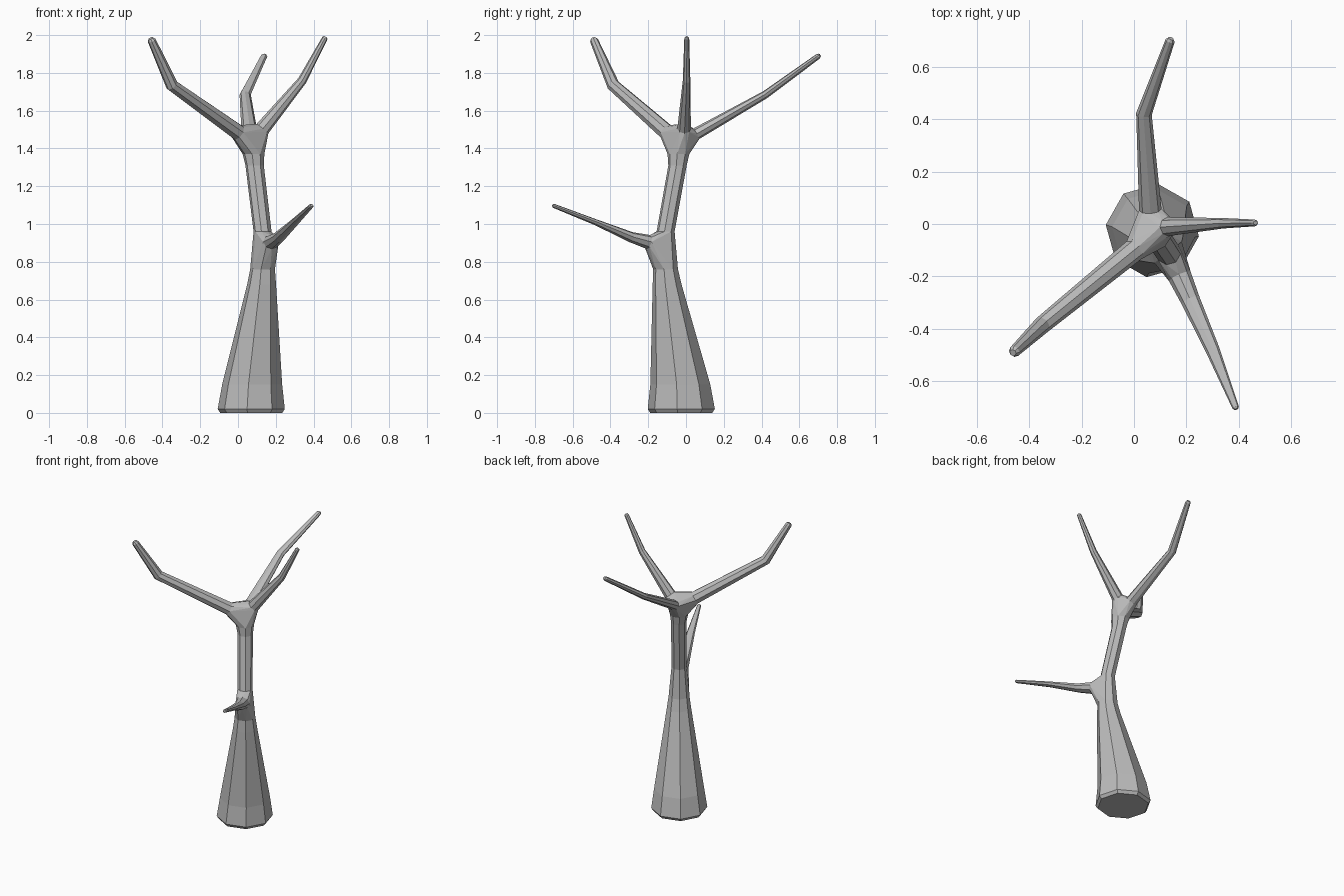
import bpy
import bmesh
from math import cos, sin, pi, radians
from mathutils import Vector

if "Cube" in bpy.data.objects:
    bpy.data.objects.remove(bpy.data.objects["Cube"], do_unlink=True)

SIDES = 8
UP = Vector((0, 0, 1))

bark = bpy.data.materials.new("grey_bark")
bark.use_nodes = True
bark.diffuse_color = (0.5, 0.5, 0.5, 1)
bark.node_tree.nodes["Principled BSDF"].inputs["Base Color"].default_value = (0.5, 0.5, 0.5, 1)

bm = bmesh.new()


def ring(center, side, over, wide, thick, phase=0.0):
    """Octagonal ring spanned by two axes."""
    verts = []
    for i in range(SIDES):
        a = phase + 2 * pi * i / SIDES
        verts.append(bm.verts.new(center + side * (wide * cos(a)) + over * (thick * sin(a))))
    return verts


def loft(rings):
    for low, high in zip(rings, rings[1:]):
        for i in range(SIDES):
            j = (i + 1) % SIDES
            bm.faces.new((low[i], low[j], high[j], high[i]))


def trunk(sections):
    """Upright tube from (x, y, z, radius) sections."""
    rings = [ring(Vector(s[:3]), Vector((1, 0, 0)), Vector((0, 1, 0)), s[3], s[3], radians(-7))
             for s in sections]
    loft(rings)
    return rings


def branch(sections):
    """Tapering limb from (x, y, z, width, thickness) sections, with a blunt tip."""
    pts = [Vector(s[:3]) for s in sections]
    rings = []
    for k, s in enumerate(sections):
        before = (pts[k] - pts[max(k - 1, 0)]).normalized()
        after = (pts[min(k + 1, len(pts) - 1)] - pts[k]).normalized()
        along = (before + after).normalized()
        side = along.cross(UP).normalized()
        over = side.cross(along)
        rings.append(ring(pts[k], side, over, s[3], s[4]))
    wide, thick = sections[-1][3:]
    rings.append(ring(pts[-1] + along * wide * 0.6, side, over, wide * 0.6, thick * 0.6))
    loft(rings)
    bm.faces.new(rings[-1])
    return rings[0]


def fork(rings):
    """Faceted hull that joins the open ends of several limbs."""
    hull = bmesh.new()
    owner = {}
    for k, loop in enumerate(rings):
        for v in loop:
            owner[hull.verts.new(v.co)] = (k, v)
    bmesh.ops.convex_hull(hull, input=list(owner), use_existing_faces=False)
    for f in hull.faces:
        if len({owner[v][0] for v in f.verts}) > 1:
            bm.faces.new([owner[v][1] for v in f.verts])
    hull.free()


# Flared lower trunk with its bottom cap
lower = trunk([(0.07, -0.025, 0.0, 0.165), (0.07, -0.025, 0.02, 0.179),
               (0.075, -0.03, 0.15, 0.16), (0.125, -0.1, 0.68, 0.077),
               (0.13, -0.108, 0.76, 0.066)])
bm.faces.new(lower[0][::-1])

# Slim upper trunk
upper = trunk([(0.13, -0.108, 0.96, 0.048), (0.088, -0.045, 1.31, 0.049),
               (0.082, -0.04, 1.37, 0.058)])

# Limbs
low_limb = branch([(0.175, -0.2, 0.905, 0.045, 0.038), (0.215, -0.29, 0.93, 0.037, 0.028),
                   (0.3, -0.48, 1.01, 0.027, 0.016), (0.388, -0.7, 1.096, 0.013, 0.011)])
front_limb = branch([(0.0, -0.1, 1.485, 0.044, 0.044), (-0.35, -0.385, 1.735, 0.034, 0.034),
                     (-0.457, -0.487, 1.972, 0.022, 0.022)])
left_limb = branch([(0.13, -0.01, 1.505, 0.036, 0.04), (0.34, 0.003, 1.76, 0.02, 0.024),
                    (0.46, 0.004, 1.984, 0.013, 0.015)])
back_limb = branch([(0.062, 0.055, 1.478, 0.043, 0.032), (0.038, 0.42, 1.685, 0.03, 0.021),
                    (0.138, 0.7, 1.888, 0.018, 0.015)])

# Joints
fork([lower[-1], upper[0], low_limb])
fork([upper[-1], front_limb, left_limb, back_limb])

bmesh.ops.recalc_face_normals(bm, faces=bm.faces)
mesh = bpy.data.meshes.new("bare_tree")
bm.to_mesh(mesh)
bm.free()
mesh.materials.append(bark)
tree = bpy.data.objects.new("bare_tree", mesh)
bpy.context.collection.objects.link(tree)
